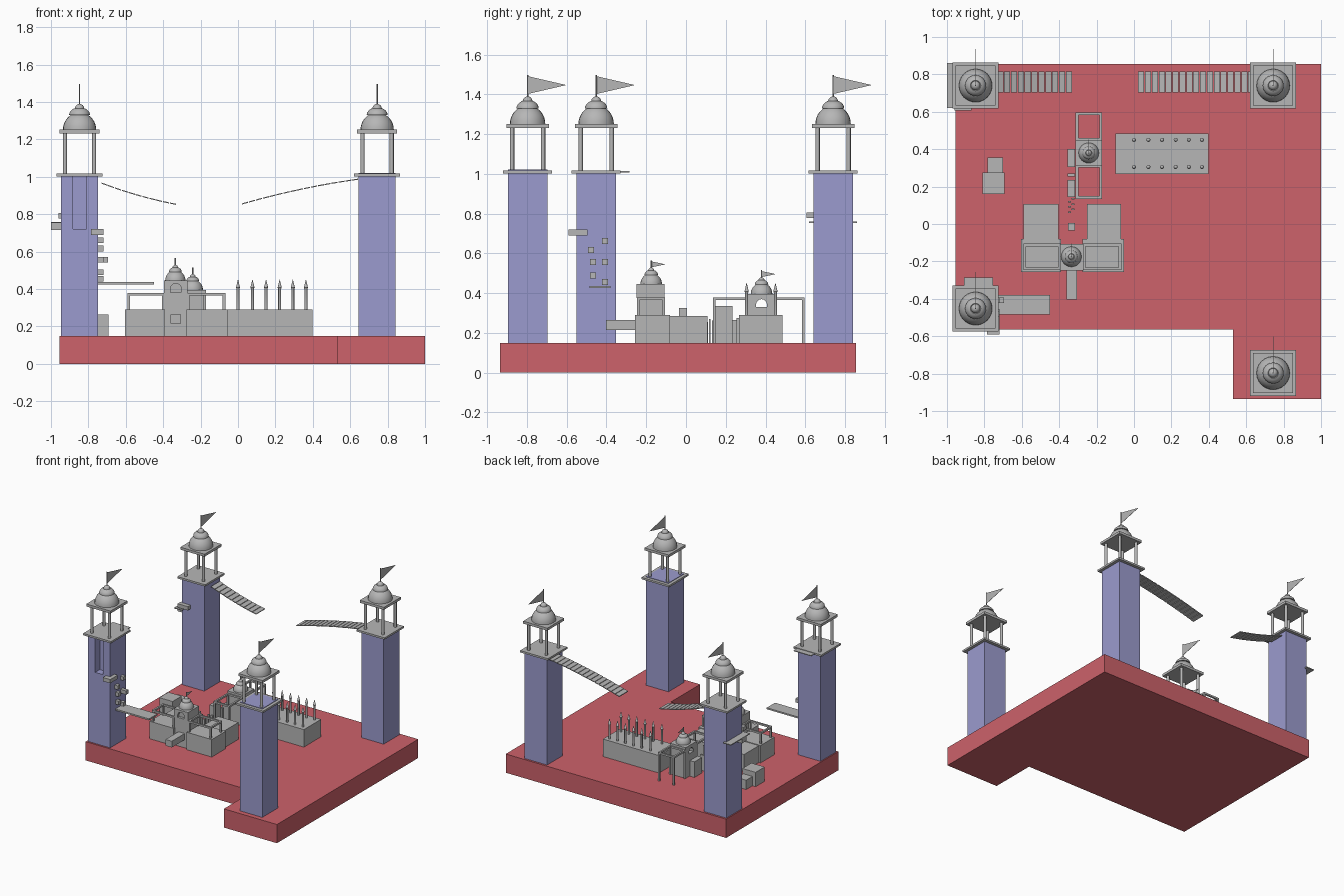
import bpy, bmesh, math
from mathutils import Vector

if "Cube" in bpy.data.objects:
    bpy.data.objects.remove(bpy.data.objects["Cube"])


def material(name, rgb):
    m = bpy.data.materials.new(name)
    m.diffuse_color = (*rgb, 1)
    m.use_nodes = True
    m.node_tree.nodes["Principled BSDF"].inputs["Base Color"].default_value = m.diffuse_color
    return m


RED = material("red_ground", (0.61, 0.122, 0.145))
PURPLE = material("purple_wall", (0.33, 0.33, 0.62))
GREY = material("grey_stone", (0.47, 0.47, 0.47))


def finish(bm, name, mat, smooth=False):
    bmesh.ops.recalc_face_normals(bm, faces=bm.faces)
    me = bpy.data.meshes.new(name)
    bm.to_mesh(me)
    bm.free()
    me.materials.append(mat)
    ob = bpy.data.objects.new(name, me)
    bpy.context.collection.objects.link(ob)
    if smooth:
        bpy.ops.object.select_all(action='DESELECT')
        ob.select_set(True)
        bpy.context.view_layer.objects.active = ob
        bpy.ops.object.shade_smooth_by_angle(angle=math.radians(40))
    return ob


def add_box(bm, x0, x1, y0, y1, z0, z1):
    v = [bm.verts.new((x, y, z)) for z in (z0, z1)
         for x, y in ((x0, y0), (x1, y0), (x1, y1), (x0, y1))]
    for f in ((3, 2, 1, 0), (4, 5, 6, 7), (0, 1, 5, 4),
              (1, 2, 6, 5), (2, 3, 7, 6), (3, 0, 4, 7)):
        bm.faces.new([v[i] for i in f])


def boxes(name, mat, *dims):
    bm = bmesh.new()
    for d in dims:
        add_box(bm, *d)
    return finish(bm, name, mat)


def prism(name, mat, pts, vec):
    bm = bmesh.new()
    face = bm.faces.new([bm.verts.new(p) for p in pts])
    ext = bmesh.ops.extrude_face_region(bm, geom=[face])
    bmesh.ops.translate(bm, vec=Vector(vec),
                        verts=[g for g in ext["geom"] if isinstance(g, bmesh.types.BMVert)])
    return finish(bm, name, mat)


def lathe(name, profile, x, y, z, n=24):
    bm = bmesh.new()
    vs = [bm.verts.new((x + r, y, z + h)) for r, h in profile]
    es = [bm.edges.new(p) for p in zip(vs, vs[1:])]
    bmesh.ops.spin(bm, geom=vs + es, cent=(x, y, z), axis=(0, 0, 1),
                   angle=math.tau, steps=n, use_merge=True)
    bmesh.ops.remove_doubles(bm, verts=bm.verts, dist=1e-5)
    return finish(bm, name, GREY, True)


def dome(name, x, y, z, s, pole, flag_len, flag_h):
    # three stacked caps, a pole and a pennant
    prof = [(0, 0)]
    for r, z0, h, stop in ((0.089, 0, 0.092, 60), (0.056, 0.078, 0.042, 60), (0.025, 0.112, 0.026, 90)):
        prof += [(s * r * math.cos(math.radians(stop * i / 6)),
                  s * (z0 + h * math.sin(math.radians(stop * i / 6)))) for i in range(7)]
    prof[-1] = (0, prof[-1][1])
    lathe(name + "_dome", prof, x, y, z)
    lathe(name + "_pole", [(0, 0), (0.0035, 0), (0.0035, pole), (0, pole)], x, y, z, 8)
    t = z + pole - 0.005
    prism(name + "_flag", GREY, [(x - 0.001, y, t), (x - 0.001, y, t - flag_h),
                                 (x - 0.001, y + flag_len, t - flag_h / 2)], (0.002, 0, 0))


# Ground slab
prism("ground", RED, [(-0.955, 0.855, 0), (1, 0.855, 0), (1, -0.935, 0), (0.53, -0.935, 0),
                      (0.53, -0.565, 0), (-0.955, -0.565, 0)], (0, 0, 0.15))

# Corner towers
W = 0.099
towers = {"back_left": (-0.847, 0.74), "back_right": (0.744, 0.74),
          "front_left": (-0.847, -0.452), "front_right": (0.744, -0.797)}
for name, (x, y) in towers.items():
    if name == "front_left":  # tall recess in the front face
        boxes(name + "_shaft", PURPLE, (x - W, x + W, y - W, y + W, 0.15, 0.72))
        a, b = x - 0.034, x + 0.036
        prism(name + "_shaft_top", PURPLE,
              [(x - W, y - W, 0.72), (a, y - W, 0.72), (a, y - 0.04, 0.72), (b, y - 0.04, 0.72),
               (b, y - W, 0.72), (x + W, y - W, 0.72), (x + W, y + W, 0.72), (x - W, y + W, 0.72)],
              (0, 0, 0.283))
    else:
        top = 1.022 if name == "front_right" else 1.003
        boxes(name + "_shaft", PURPLE, (x - W, x + W, y - W, y + W, 0.15, top))
    boxes(name + "_platform", GREY, (x - 0.123, x + 0.123, y - 0.123, y + 0.123, 1.003, 1.018))
    for i in (-1, 1):
        for j in (-1, 1):
            lathe(name + "_column", [(0, 0), (0.011, 0), (0.011, 0.22), (0, 0.22)],
                  x + i * 0.078, y + j * 0.078, 1.016, 12)
    boxes(name + "_roof", GREY, (x - 0.107, x + 0.107, y - 0.107, y + 0.107, 1.232, 1.252))
    dome(name, x, y, 1.252, 1, 0.245, 0.195, 0.09)

# Ledges and climbing blocks on the front left tower
boxes("front_ledge", GREY, (-0.785, -0.72, -0.59, -0.495, 0.69, 0.72))
steps = [(-0.479, 0.617, -0.72), (-0.408, 0.662, -0.72), (-0.469, 0.556, -0.72),
         (-0.408, 0.556, -0.695), (-0.469, 0.49, -0.72), (-0.408, 0.456, -0.72)]
boxes("climbing_blocks", GREY, *[(-0.76, x, y - 0.015, y + 0.015, z - 0.015, z + 0.015)
                                 for y, z, x in steps])
boxes("plank_walkway", GREY, (-0.75, -0.45, -0.485, -0.38, 0.425, 0.437))
boxes("broken_plate", GREY, (-0.91, -0.755, -0.335, -0.285, 1.008, 1.014))

# Balcony on the back left tower
boxes("balcony", GREY, (-1, -0.93, 0.62, 0.86, 0.753, 0.76), (-1, -0.94, 0.66, 0.72, 0.717, 0.755),
      (-0.96, -0.87, 0.607, 0.65, 0.777, 0.807))

# Broken hanging bridges
for name, x0, x1, c in (("left_bridge", -0.733, -0.33, (0.968, 0.901, 0.853)),
                        ("right_bridge", 0.02, 0.645, (0.855, 0.933, 0.988))):
    bm = bmesh.new()
    n = round((x1 - x0) / 0.0365)

    def height(t):
        return (c[0] * (2 * t - 1) * (t - 1) + c[1] * 4 * t * (1 - t) + c[2] * t * (2 * t - 1))
    for i in range(n):
        t0, t1 = (i + 0.06) / n, (i + 0.94) / n
        for k, (u, h) in enumerate(((t0, height(t0)), (t1, height(t1)))):
            x = x0 + (x1 - x0) * u
            ring = [bm.verts.new((x, y, h + d)) for y, d in
                    ((0.703, -0.003), (0.815, -0.003), (0.815, 0.003), (0.703, 0.003))]
            bm.faces.new(ring)
            if k:
                for j in range(4):
                    bm.faces.new((prev[j], prev[j - 1], ring[j - 1], ring[j]))
            prev = ring
    finish(bm, name, GREY)

# Front keep: four wings
boxes("keep_wings", GREY,
      (-0.59, -0.405, -0.08, 0.107, 0.15, 0.285), (-0.605, -0.39, -0.257, -0.08, 0.15, 0.29),
      (-0.25, -0.07, -0.08, 0.107, 0.15, 0.285), (-0.275, -0.053, -0.257, -0.08, 0.15, 0.29))


def frame(name, x0, x1, y0, y1, z0, z1, t=0.014):
    # open rail rectangle on corner posts
    posts = [(x, x + t, y, y + t, z0, z1) for x in (x0, x1 - t) for y in (y0, y1 - t)]
    rails = [(x0, x1, y, y + t, z1 - t, z1) for y in (y0, y1 - t)]
    rails += [(x, x + t, y0 + t, y1 - t, z1 - t, z1) for x in (x0, x1 - t)]
    boxes(name, GREY, *posts, *rails)


frame("left_railing", -0.592, -0.393, -0.247, -0.105, 0.29, 0.379)
frame("right_railing", -0.272, -0.068, -0.247, -0.105, 0.29, 0.379)


def arch_wall(name, origin, along, through, width, z0, z1, gap, sill, crown):
    # wall plate with an arched opening reaching down to its sill
    o, a = Vector(origin), Vector(along)
    r = gap / 2
    arc = [(r * math.cos(math.pi * i / 8), crown - r + r * math.sin(math.pi * i / 8)) for i in range(9)]
    outline = [(width / 2, sill), (width / 2, z1), (-width / 2, z1), (-width / 2, sill), (-r, sill)]
    outline += arc[::-1] + [(r, sill)]
    prism(name, GREY, [o + a * u + Vector((0, 0, z)) for u, z in outline], through)
    base = [(-width / 2, z0), (width / 2, z0), (width / 2, sill), (-width / 2, sill)]
    prism(name + "_base", GREY, [o + a * u + Vector((0, 0, z)) for u, z in base], through)


# Keep tower with arched alcoves front and back
boxes("keep_tower", GREY, (-0.393, -0.272, -0.24, -0.115, 0.15, 0.375),
      (-0.395, -0.27, -0.228, -0.127, 0.375, 0.445))
arch_wall("keep_front_arch", (-0.3325, -0.248, 0), (1, 0, 0), (0, 0.02, 0), 0.125, 0.375, 0.445, 0.058, 0.383, 0.43)
arch_wall("keep_back_arch", (-0.3325, -0.127, 0), (1, 0, 0), (0, 0.02, 0), 0.125, 0.375, 0.445, 0.058, 0.383, 0.43)
dome("keep", -0.335, -0.175, 0.445, 0.61, 0.12, 0.072, 0.03)
boxes("keep_entry_beam", GREY, (-0.36, -0.305, -0.403, -0.24, 0.215, 0.265))

# Broken wall joining the two towers
boxes("joining_wall", GREY, (-0.353, -0.315, -0.035, 0.005, 0.15, 0.325),
      (-0.355, -0.315, 0.145, 0.235, 0.15, 0.335), (-0.355, -0.315, 0.255, 0.27, 0.15, 0.275),
      (-0.355, -0.315, 0.305, 0.40, 0.15, 0.275))
boxes("rubble", GREY, *[(-0.353 + 0.02 * (i % 2), -0.338 + 0.02 * (i % 2), 0.06 + 0.014 * i,
                         0.068 + 0.014 * i, 0.15, 0.255 + 0.008 * (i * 2 % 3)) for i in range(6)])

# Rear gatehouse with arch seen from the sides
boxes("gate_tower_lower", GREY, (-0.312, -0.172, 0.31, 0.45, 0.15, 0.325))
arch_wall("gate_arch", (-0.312, 0.38, 0), (0, 1, 0), (0.14, 0, 0), 0.14, 0.325, 0.375, 0.055, 0.33, 0.37)
boxes("gate_roof", GREY, (-0.312, -0.172, 0.31, 0.45, 0.375, 0.396))
dome("gate", -0.242, 0.38, 0.396, 0.61, 0.12, 0.072, 0.03)
frame("gate_front_railing", -0.312, -0.17, 0.135, 0.315, 0.15, 0.379)
frame("gate_back_railing", -0.312, -0.17, 0.445, 0.597, 0.15, 0.379)

# Hall with two rows of spikes
boxes("hall", GREY, (-0.10, 0.397, 0.267, 0.485, 0.15, 0.29))
for x in (0, 0.077, 0.15, 0.223, 0.293, 0.363):
    for y in (0.305, 0.45):
        lathe("hall_spike", [(0, 0), (0.008, 0), (0.008, 0.115), (0.011, 0.12), (0, 0.165)], x, y, 0.288, 12)

# Stone boxes on the left side
boxes("stone_boxes", GREY, (-0.81, -0.692, 0.16, 0.275, 0.15, 0.265), (-0.782, -0.70, 0.275, 0.355, 0.15, 0.225))
